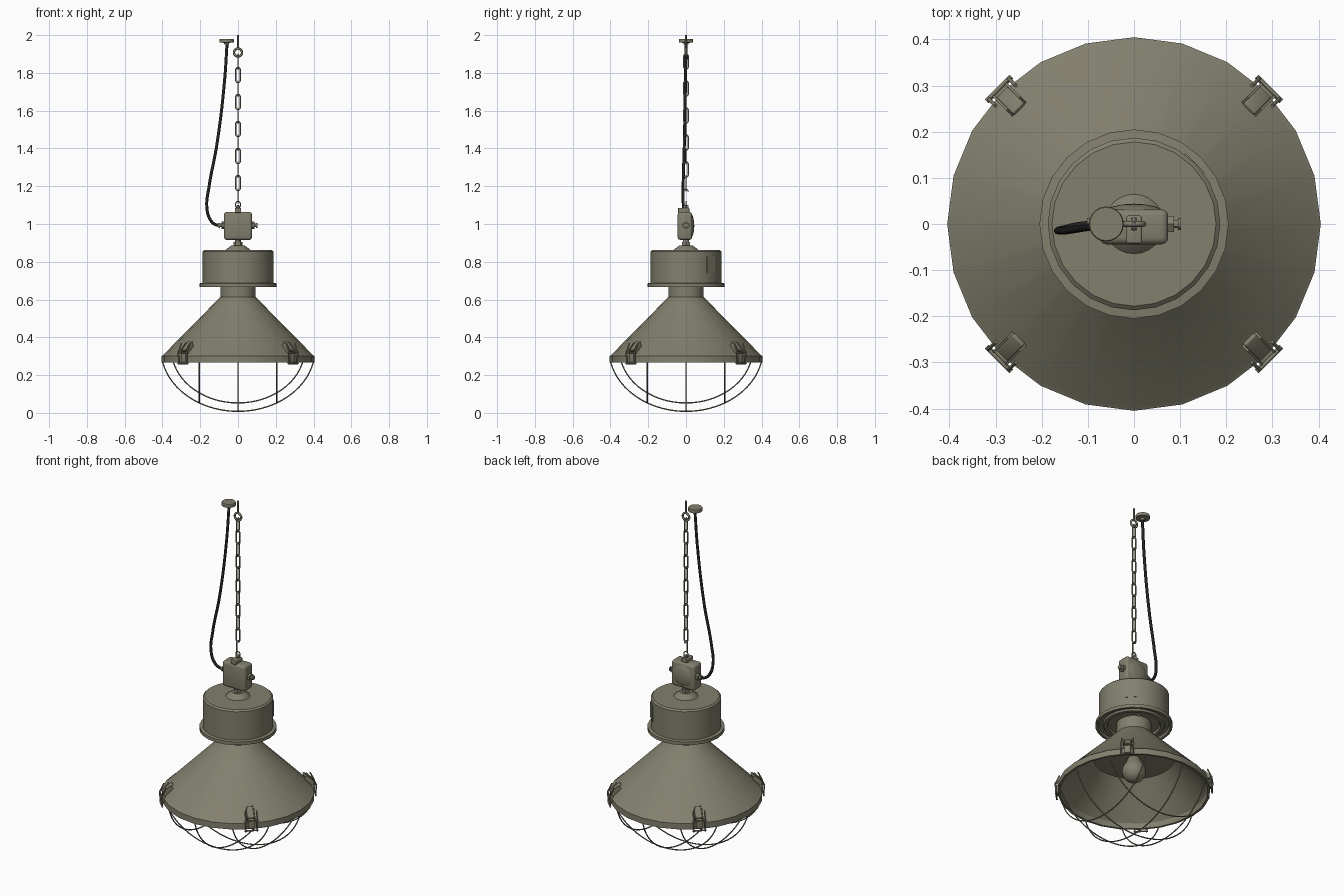
import bpy, bmesh
from math import sin, cos, pi, radians
from mathutils import Matrix

if "Cube" in bpy.data.objects:
    bpy.data.objects.remove(bpy.data.objects["Cube"])


def material(name, color):
    m = bpy.data.materials.new(name)
    m.use_nodes = True
    m.diffuse_color = (*color, 1)
    bsdf = m.node_tree.nodes["Principled BSDF"]
    bsdf.inputs["Base Color"].default_value = (*color, 1)
    bsdf.inputs["Roughness"].default_value = 0.6
    return m


OLIVE = material("olive paint", (0.225, 0.215, 0.155))
BLACK = material("black rubber", (0.016, 0.016, 0.016))


def add(name, data, mat=OLIVE, matrix=Matrix()):
    ob = bpy.data.objects.new(name, data)
    bpy.context.collection.objects.link(ob)
    ob.matrix_world = matrix
    if not data.materials:
        data.materials.append(mat)
    return ob


def finish(name, bm, matrix):
    me = bpy.data.meshes.new(name)
    bmesh.ops.recalc_face_normals(bm, faces=bm.faces)
    bm.to_mesh(me)
    bm.free()
    ob = add(name, me, matrix=matrix)
    bpy.ops.object.select_all(action='DESELECT')
    ob.select_set(True)
    bpy.context.view_layer.objects.active = ob
    bpy.ops.object.shade_smooth_by_angle(angle=radians(30))


def lathe(name, profile, sides=24, matrix=Matrix()):
    """Turn (radius, height) points around z."""
    bm = bmesh.new()
    verts = [bm.verts.new((r, 0, z)) for r, z in profile]
    edges = [bm.edges.new(pair) for pair in zip(verts, verts[1:])]
    bmesh.ops.spin(bm, geom=verts + edges, cent=(0, 0, 0), axis=(0, 0, 1),
                   angle=2 * pi, steps=sides, use_merge=True)
    bmesh.ops.remove_doubles(bm, verts=bm.verts, dist=0.0005)
    finish(name, bm, matrix)


def block(name, size, center, bevel=0.0, matrix=Matrix()):
    bm = bmesh.new()
    bmesh.ops.create_cube(bm, size=1)
    bmesh.ops.scale(bm, vec=size, verts=bm.verts)
    if bevel:
        bmesh.ops.bevel(bm, geom=bm.edges[:], offset=bevel, segments=3,
                        profile=0.5, affect='EDGES')
    finish(name, bm, matrix @ Matrix.Translation(center))


def wire_data(name, points, radius, closed=False, smooth=False):
    cu = bpy.data.curves.new(name, 'CURVE')
    cu.dimensions = '3D'
    cu.bevel_depth = radius
    cu.bevel_resolution = 2
    cu.use_fill_caps = True
    sp = cu.splines.new('BEZIER' if smooth else 'POLY')
    pts = sp.bezier_points if smooth else sp.points
    pts.add(len(points) - 1)
    for p, co in zip(pts, points):
        if smooth:
            p.co = co
            p.handle_left_type = p.handle_right_type = 'AUTO'
        else:
            p.co = (*co, 1)
    sp.use_cyclic_u = closed
    return cu


def stadium(half_w, half_h, n=6):
    """Rounded loop in the xz plane."""
    pts = []
    for top in (1, -1):
        for i in range(n + 1):
            a = pi * i / n
            pts.append((top * half_w * cos(a), 0,
                        top * (half_h - half_w + half_w * sin(a))))
    return pts


def turn(deg, axis='Z'):
    return Matrix.Rotation(radians(deg), 4, axis)


def at(x, y, z):
    return Matrix.Translation((x, y, z))


# Conical shade with rolled rim, open below
lathe("shade", [(0.093, 0.68), (0.093, 0.614), (0.397, 0.306), (0.405, 0.301),
                (0.405, 0.267), (0.393, 0.267), (0.387, 0.296), (0.215, 0.47),
                (0, 0.47)])

# Ballast housing with stepped underside and a flush cover plate
lathe("housing", [(0, 0.862), (0.178, 0.862), (0.187, 0.854), (0.187, 0.688),
                  (0.205, 0.686), (0.205, 0.667), (0.192, 0.667),
                  (0.186, 0.681), (0.166, 0.681), (0.16, 0.671),
                  (0.142, 0.671), (0.136, 0.684), (0.09, 0.684)])
block("housing_plate", (0.005, 0.06, 0.09), (0.1848, 0, 0.785),
      matrix=turn(45))
lathe("hub", [(0.066, 0.86), (0.062, 0.866), (0.034, 0.887), (0, 0.887)])
lathe("hub_nut", [(0.024, 0.885), (0.024, 0.906), (0, 0.906)], 6)
lathe("hub_stem", [(0.017, 0.89), (0.017, 0.93)], 12)

# Light bulb on its neck
bulb = [(0.064 * sin(a * pi / 12), 0.392 - 0.064 * cos(a * pi / 12))
        for a in range(10)]
lathe("bulb", bulb + [(0.03, 0.472)], 20)

# Guard wires: crossing sections of a shallow ellipsoid bowl
RIM, WIDE, DEEP, CENTRE = 0.272, 0.408, 0.33, 0.338
for off in (-0.205, 0, 0.205):
    level = 1 - ((CENTRE - RIM) / DEEP) ** 2
    half = (level * WIDE ** 2 - off ** 2) ** 0.5
    arc = []
    for i in range(31):
        y = -half * cos(pi * i / 30)
        height = (1 - (y * y + off * off) / WIDE ** 2) ** 0.5
        arc.append((off, y, CENTRE - DEEP * height))
    data = wire_data("guard_wire", arc, 0.0034)
    for deg in (0, 90):
        add("guard_wire", data, matrix=turn(deg))

# Four toggle latches on the diagonals
bars = [wire_data("latch_bar", [(0.412, s * 0.031, 0.256),
                                (0.416, s * 0.031, 0.32),
                                (0.393, s * 0.031, 0.368)], 0.004)
        for s in (-1, 1)]
pins = [wire_data("latch_pin", [(r, -0.038, z), (r, 0.038, z)], 0.0045)
        for r, z in ((0.413, 0.262), (0.415, 0.32))]
for k in range(4):
    m = turn(45 + 90 * k)
    slope = m @ at(0.38, 0, 0.342) @ turn(45, 'Y')
    block("latch_base", (0.02, 0.036, 0.045), (0.402, 0, 0.294), 0.004, m)
    block("latch_lever", (0.07, 0.034, 0.012), (-0.01, 0, 0.006), 0.004, slope)
    for s in (-1, 1):
        block("latch_cheek", (0.06, 0.005, 0.026), (0, s * 0.019, 0.003),
              matrix=slope)
    for part in bars + pins:
        add(part.name, part, matrix=m)

# Junction box with softly domed back, side glands and hanger
block("junction_box", (0.148, 0.076, 0.148), (0, -0.006, 0.99), 0.014)
lathe("box_dome", [(0.062, 0), (0.056, 0.004), (0.045, 0.008), (0.025, 0.0125),
                   (0, 0.014)], 24, at(0, 0.03, 0.99) @ turn(-90, 'X'))
for side in (-1, 1):
    m = at(side * 0.07, 0, 0.993) @ turn(side * 90, 'Y')
    lathe("gland_nut", [(0.02, 0), (0.02, 0.017), (0, 0.017)], 6, m)
    lathe("gland_tip", [(0.009, 0.015), (0.009, 0.025), (0.013, 0.025),
                        (0.013, 0.032), (0, 0.032)], 12, m)
block("hanger_plate", (0.034, 0.06, 0.026), (0, -0.012, 1.072), 0.004)
block("hanger_lug", (0.014, 0.026, 0.035), (0, 0, 1.082), 0.003)

# Chain of alternating links, lower hook, top eye and rod
link = wire_data("chain_link", stadium(0.0115, 0.0405), 0.0036, True)
for i in range(10):
    add("chain_link", link,
        matrix=at(0, 0, 1.86 - 0.0715 * i) @ turn(90 * ((i + 1) % 2)))
add("chain_hook", wire_data("chain_hook", stadium(0.0115, 0.04)[:9], 0.0036),
    matrix=at(0, 0, 1.144) @ turn(90))
add("shackle", wire_data("shackle", stadium(0.013, 0.018), 0.003, True),
    matrix=at(0, 0, 1.102))
add("top_eye", wire_data("top_eye", stadium(0.021, 0.0211, 10), 0.006, True),
    matrix=at(0, 0, 1.908))
add("top_rod", wire_data("top_rod", [(0, 0, 1.93), (0, 0, 2.0)], 0.005))

# Power cable and ceiling cap
lathe("ceiling_cap", [(0, 1.98), (0.036, 1.98), (0.038, 1.977),
                      (0.038, 1.961), (0.014, 1.959), (0.012, 1.95),
                      (0, 1.95)], 20, at(-0.06, 0, 0))
path = [(-0.058, 0, 1.955), (-0.072, -0.003, 1.75), (-0.112, -0.009, 1.42),
        (-0.153, -0.015, 1.2), (-0.165, -0.014, 1.09), (-0.148, -0.01, 1.025),
        (-0.122, -0.004, 0.998), (-0.085, 0, 0.993)]
add("power_cable", wire_data("power_cable", path, 0.008, smooth=True), BLACK)
